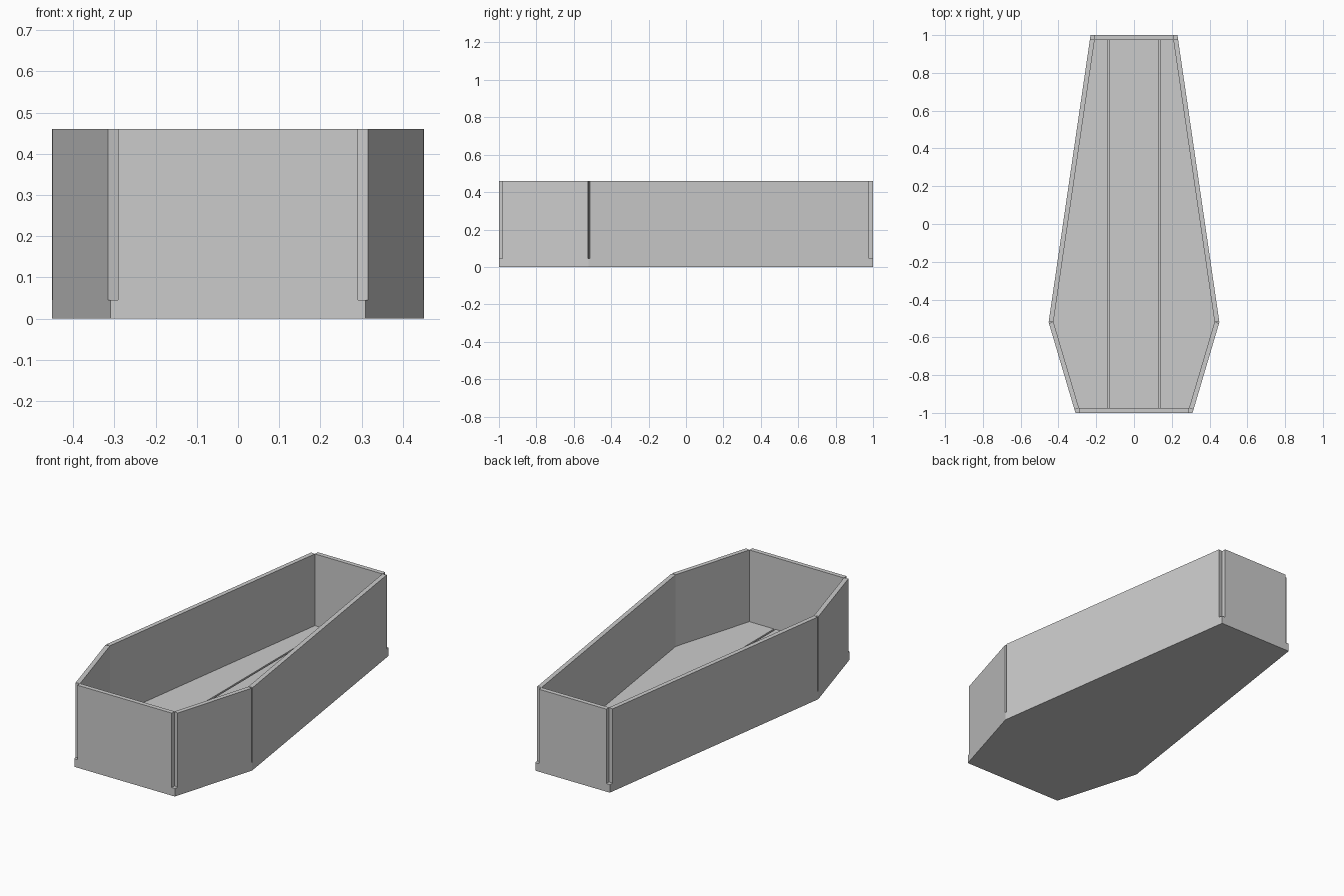
import bpy, bmesh
from mathutils import Vector
from mathutils.geometry import intersect_line_line_2d, intersect_line_line

if "Cube" in bpy.data.objects:
    bpy.data.objects.remove(bpy.data.objects["Cube"])

T = 0.025          # board thickness
BASE_TOP, FLOOR_TOP, RIM = 0.045, 0.06, 0.46
GAP_X, GAP = 0.135, 0.005

# Outer hexagon, counter-clockwise from front left
outer = [Vector((x, y, 0)) for x, y in
         [(-.31, -1), (.31, -1), (.452, -.52), (.23, 1), (-.23, 1), (-.452, -.52)]]
N = len(outer)


def normal(i):
    d = (outer[(i + 1) % N] - outer[i]).normalized()
    return Vector((d.y, -d.x, 0))


def inset_corner(i):
    # meeting point of the two neighbouring edges, moved inwards by T
    a, b = normal(i - 1), normal(i)
    return outer[i] - (a + b) * (T / (1 + a.dot(b)))


inner = [inset_corner(i) for i in range(N)]


def prism(name, pts, z0, z1):
    bm = bmesh.new()
    f = bm.faces.new([bm.verts.new((p.x, p.y, z0)) for p in pts])
    ext = bmesh.ops.extrude_face_region(bm, geom=[f], use_keep_orig=True)
    for g in ext["geom"]:
        if isinstance(g, bmesh.types.BMVert):
            g.co.z = z1
    bmesh.ops.recalc_face_normals(bm, faces=bm.faces)
    me = bpy.data.meshes.new(name)
    bm.to_mesh(me)
    bm.free()
    ob = bpy.data.objects.new(name, me)
    bpy.context.collection.objects.link(ob)
    return ob


def edge_x(y):
    # inner half width at a given y
    a, b, c = inner[1], inner[2], inner[3]
    p, q = (a, b) if y < b.y else (b, c)
    return p.x + (q.x - p.x) * (y - p.y) / (q.y - p.y)


# Base slab
prism("base", outer, 0, BASE_TOP)

# Wall boards with square ends, touching at the inner corners
names = ["foot_wall", "right_short_wall", "right_long_wall",
         "back_wall", "left_long_wall", "left_short_wall"]
for i, name in enumerate(names):
    a, b, n = inner[i], inner[(i + 1) % N], normal(i) * T
    prism(name, [a, a + n, b + n, b], BASE_TOP, RIM)

# Three floor planks with narrow gaps
y0, y1 = inner[0].y, inner[3].y
w = GAP_X - GAP
prism("floor_plank_middle", [Vector(p) for p in
      [(-w, y0, 0), (w, y0, 0), (w, y1, 0), (-w, y1, 0)]], BASE_TOP, FLOOR_TOP)
for side, s in (("right", 1), ("left", -1)):
    g = GAP_X + GAP
    pts = [(g, y0)] + [(edge_x(y), y) for y in (y0, inner[2].y, y1)] + [(g, y1)]
    prism("floor_plank_" + side, [Vector((s * x, y, 0)) for x, y in pts],
          BASE_TOP, FLOOR_TOP)
